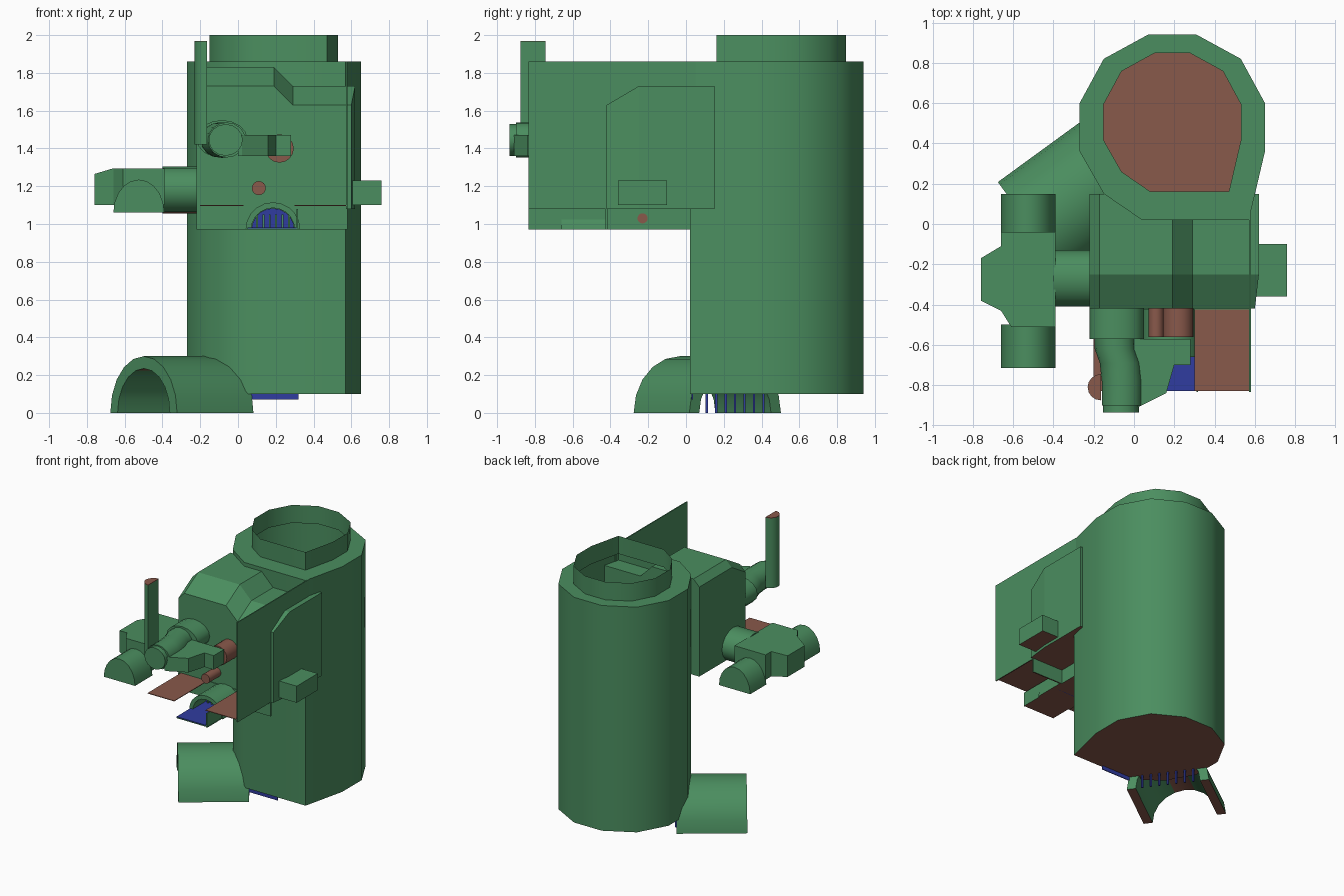
import bpy, bmesh, math
from mathutils import Vector

cube = bpy.data.objects.get("Cube")
if cube:
    bpy.data.objects.remove(cube, do_unlink=True)


def material(name, rgb):
    m = bpy.data.materials.new(name)
    m.use_nodes = True
    m.diffuse_color = (*rgb, 1)
    m.node_tree.nodes["Principled BSDF"].inputs["Base Color"].default_value = (*rgb, 1)
    return m


GREEN = material("green", (0.07, 0.27, 0.115))
BROWN = material("brown", (0.25, 0.1, 0.07))
BLUE = material("blue", (0.03, 0.045, 0.35))


def finish(name, bm, mats, smooth=True):
    me = bpy.data.meshes.new(name)
    bm.to_mesh(me)
    bm.free()
    ob = bpy.data.objects.new(name, me)
    bpy.context.collection.objects.link(ob)
    for m in mats:
        me.materials.append(m)
    if smooth:
        bpy.ops.object.select_all(action='DESELECT')
        ob.select_set(True)
        bpy.context.view_layer.objects.active = ob
        bpy.ops.object.shade_smooth_by_angle(angle=math.radians(40))
    return ob


def prism(name, pts, axis, lo, hi, mat=GREEN, smooth=True, edit=None):
    """Extrude a 2D profile along an axis; undersides of green parts are brown."""
    place = {'x': lambda p, h: (h, *p), 'y': lambda p, h: (p[0], h, p[1]),
             'z': lambda p, h: (*p, h)}[axis]
    bm = bmesh.new()
    a = [bm.verts.new(place(p, lo)) for p in pts]
    b = [bm.verts.new(place(p, hi)) for p in pts]
    bm.faces.new(a)
    bm.faces.new(b)
    for i in range(len(a)):
        j = (i + 1) % len(a)
        bm.faces.new((a[i], a[j], b[j], b[i]))
    if edit:
        for v in bm.verts:
            edit(v.co)
    bmesh.ops.recalc_face_normals(bm, faces=bm.faces)
    for f in bm.faces:
        f.material_index = int(mat == GREEN and f.normal.z < -0.9)
    return finish(name, bm, [mat, BROWN], smooth)


def box(name, x0, x1, y0, y1, z0, z1, mat=GREEN):
    return prism(name, [(x0, y0), (x1, y0), (x1, y1), (x0, y1)], 'z', z0, z1, mat, False)


def arc(cx, cz, rx, rz, start=0, end=180, n=10):
    steps = [math.radians(start + (end - start) * i / n) for i in range(n + 1)]
    return [(cx + rx * math.cos(t), cz + rz * math.sin(t)) for t in steps]


def ellipse(cx, cz, rx, rz, n=16):
    return arc(cx, cz, rx, rz, 0, 360, n)[:-1]


def arch(cx, cz, r, inner, n=10):
    return arc(cx, cz, r, r, 0, 180, n) + arc(cx, cz, inner, inner, 180, 0, n)


# Hollow tower with its collar, open at the top, and a brown floor
half = [(0.57, 0.02), (0.65, 0.36), (0.65, 0.60), (0.53, 0.82), (0.31, 0.94), (0.07, 0.94),
        (-0.15, 0.82), (-0.27, 0.60), (-0.27, 0.36), (-0.15, 0.15), (0.04, 0.02)]
rim = [(0.19 + (x - 0.19) * 0.74, 0.505 + (y - 0.48) * 0.745) for x, y in half]
bm = bmesh.new()
rings = [[bm.verts.new((*p, z)) for p in pts]
         for pts, z in ((half, 0.1), (half, 1.86), (rim, 1.86), (rim, 2.0))]
for low, high in zip(rings, rings[1:]):
    for i in range(len(low)):
        j = (i + 1) % len(low)
        bm.faces.new((low[i], low[j], high[j], high[i]))
bm.faces.new(rings[0][::-1]).material_index = 1
finish("tower", bm, [GREEN, BROWN])

# Arched duct at the foot, turned toward the right front, with bars at its mouth
duct = prism("foot_duct", arch(0, 0, 0.3, 0.235), 'y', -0.5, 0)
duct.location = (-0.095, 0.26, 0.0)
duct.rotation_euler.z = -math.atan2(0.81, 0.59)
for i in range(7):
    t = (i - 3) * 0.062
    p = Vector((-0.095, 0.26)) + Vector((0.59, -0.81)) * t
    box("duct_bar", p.x - 0.006, p.x + 0.006, p.y - 0.006, p.y + 0.006, 0, 0.18, BLUE)
box("foot_strip", 0.07, 0.32, 0.03, 0.036, 0.07, 0.11, BLUE)

# Stepped cabin with a sloping front roof
section = [(-0.22, 1.08), (0.62, 1.08), (0.62, 1.73), (0.29, 1.73),
           (0.19, 1.83), (-0.17, 1.83), (-0.22, 1.78)]
prism("cabin", section, 'y', -0.25, 0.15, smooth=False)


def slope(co):
    if co.y < -0.3:
        if co.z > 1.5:
            co.z -= 0.1
        if co.x > 0.6:
            co.x = 0.6


prism("cabin_front", section, 'y', -0.42, -0.25, smooth=False, edit=slope)
box("front_skirt", -0.22, 0.58, -0.425, -0.415, 0.97, 1.1)

# Tall side sheet and floor sheets in front of the cabin
box("side_sheet", 0.572, 0.58, -0.835, 0.05, 1.08, 1.86)
box("right_floor_sheet", 0.30, 0.572, -0.83, -0.42, 1.095, 1.1, BROWN)
box("left_floor_sheet", -0.20, 0.03, -0.83, -0.42, 1.095, 1.1, BROWN)
box("side_block", 0.6, 0.76, -0.36, -0.1, 1.1, 1.23)

# Vent tray under the front
prism("vent_arch", arch(0.185, 0.97, 0.145, 0.115), 'y', -0.66, -0.42)
box("tray_side", 0.31, 0.318, -0.835, 0.05, 0.97, 1.08)
box("tray_floor", 0.05, 0.32, -0.83, 0.02, 0.97, 0.976)
box("tray_lining", 0.05, 0.31, -0.83, -0.5, 0.977, 0.982, BLUE)
prism("vent_back", arc(0.185, 0.97, 0.113, 0.113), 'y', -0.5, -0.495, BLUE)
for i in range(6):
    x = 0.1 + i * 0.034
    box("vent_bar", x - 0.005, x + 0.005, -0.52, -0.51, 0.98, 1.05)
prism("side_button", ellipse(-0.23, 1.03, 0.027, 0.027), 'x', 0.316, 0.325, BROWN)

# Brown tubes on the cabin front
prism("small_tube", ellipse(0.11, 1.19, 0.037, 0.037), 'y', -0.56, -0.42, BROWN)
prism("large_tube", ellipse(0.22, 1.4, 0.075, 0.075), 'y', -0.56, -0.42, BROWN)

# Bent barrel with collar, bracket and upright half-round post
prism("barrel_collar", ellipse(-0.085, 1.45, 0.135, 0.1), 'y', -0.57, -0.42)
bm = bmesh.new()
loops = []
for y, x, r in ((-0.5, -0.1, 0.1), (-0.62, -0.095, 0.1), (-0.69, -0.07, 0.1),
                (-0.78, -0.06, 0.1), (-0.9, -0.06, 0.1), (-0.9, -0.065, 0.09), (-0.935, -0.065, 0.09)):
    loops.append([bm.verts.new((px, y, pz)) for px, pz in ellipse(x, 1.445, r, r * 0.93)])
for p, q in zip(loops, loops[1:]):
    for i in range(len(p)):
        j = (i + 1) % len(p)
        bm.faces.new((p[i], p[j], q[j], q[i]))
bm.faces.new(loops[0])
bm.faces.new(loops[-1])
bmesh.ops.recalc_face_normals(bm, faces=bm.faces)
finish("barrel", bm, [GREEN])
prism("barrel_bracket", [(0, -0.57), (0.28, -0.57), (0.28, -0.7), (0.2, -0.7),
                         (0.16, -0.84), (0.02, -0.91), (0, -0.91)], 'z', 1.36, 1.47, smooth=False)
post = arc(-0.165, -0.81, 0.065, 0.065, 90, 270, 8)
prism("post", post, 'z', 1.42, 1.965)
prism("post_top", post, 'z', 1.965, 1.97, BROWN)

# Side pod: mounting stub, faceted body and arched tubes at both ends
prism("pod_stub", ellipse(-0.27, 1.18, 0.14, 0.125), 'x', -0.4, -0.2)


def taper(co):
    if co.x < -0.7:
        co.z = min(co.z, 1.265)


prism("pod_body", [(-0.39, -0.51), (-0.61, -0.51), (-0.66, -0.43), (-0.76, -0.38),
                   (-0.76, -0.17), (-0.66, -0.11), (-0.66, -0.04), (-0.39, -0.04)],
      'z', 1.1, 1.295, smooth=False, edit=taper)
for name, y0, y1 in (("pod_front_tube", -0.715, -0.5), ("pod_back_tube", -0.05, 0.15)):
    prism(name, arc(-0.525, 1.06, 0.135, 0.175), 'y', y0, y1)
